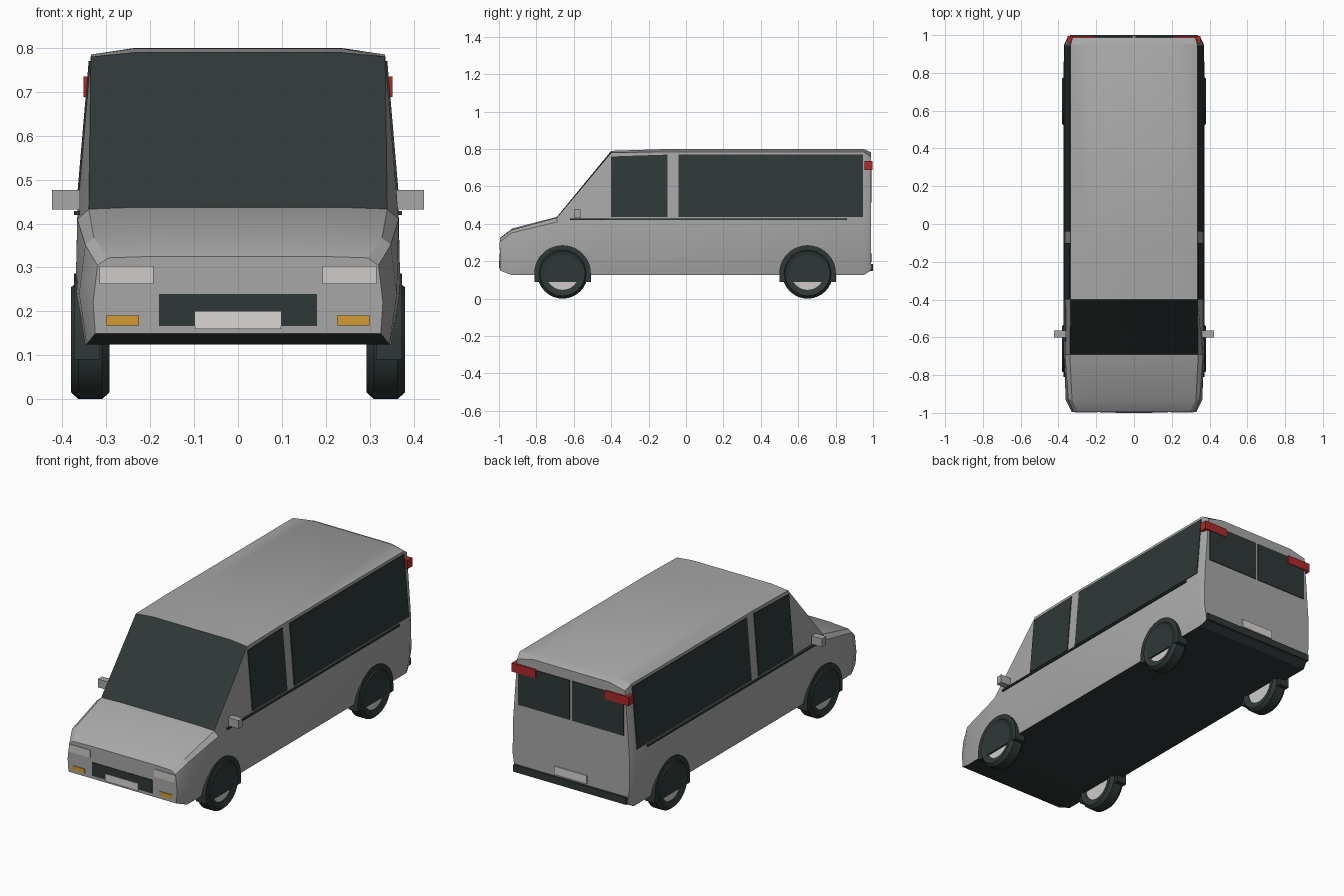
import bpy, bmesh, math

if "Cube" in bpy.data.objects:
    bpy.data.objects.remove(bpy.data.objects["Cube"], do_unlink=True)


def material(name, r, g, b):
    m = bpy.data.materials.new(name)
    m.use_nodes = True
    m.diffuse_color = (r, g, b, 1)
    bsdf = next(n for n in m.node_tree.nodes if n.type == 'BSDF_PRINCIPLED')
    bsdf.inputs["Base Color"].default_value = (r, g, b, 1)
    bsdf.inputs["Roughness"].default_value = 0.6
    return m


PAINT = material("grey paint", 0.39, 0.39, 0.395)
DARK = material("dark glass and rubber", 0.028, 0.04, 0.039)
LAMP = material("lamp white", 0.62, 0.6, 0.57)
PLATE = material("plate white", 0.7, 0.67, 0.65)
AMBER = material("amber", 0.65, 0.33, 0.03)
RED = material("red", 0.42, 0.022, 0.022)


def loft(name, rings, mats, closed=False, rule=None, smooth=True):
    """Skin a row of equal rings; cap both ends unless closed into a loop."""
    bm = bmesh.new()
    rows = [[bm.verts.new(p) for p in ring] for ring in rings]
    n = len(rows[0])
    for i in range(len(rows) - (0 if closed else 1)):
        a, b = rows[i], rows[(i + 1) % len(rows)]
        for j in range(n):
            k = (j + 1) % n
            f = bm.faces.new((a[j], a[k], b[k], b[j]))
            if rule:
                f.material_index = rule(i, j)
    if not closed:
        bm.faces.new(rows[0])
        bm.faces.new(rows[-1])
    bmesh.ops.recalc_face_normals(bm, faces=bm.faces)
    me = bpy.data.meshes.new(name)
    bm.to_mesh(me)
    bm.free()
    for m in mats:
        me.materials.append(m)
    ob = bpy.data.objects.new(name, me)
    bpy.context.collection.objects.link(ob)
    if smooth:
        bpy.ops.object.select_all(action='DESELECT')
        ob.select_set(True)
        bpy.context.view_layer.objects.active = ob
        bpy.ops.object.shade_smooth_by_angle(angle=math.radians(25))
    return ob


def box(name, x, y, z, mat):
    rings = [[(x[0], yy, z[0]), (x[1], yy, z[0]), (x[1], yy, z[1]), (x[0], yy, z[1])] for yy in y]
    return loft(name, rings, [mat], smooth=False)


def mirrored(x, s):
    return sorted((x[0] * s, x[1] * s))


# Body: half sections from the sill up to the roof, at stations along y
SILL, WAIST, BELT = (0.35, 0.125), (0.37, 0.24), (0.366, 0.42)
STATIONS = [
    (-0.994, [(0.325, 0.15), (0.33, 0.22), (0.32, 0.305), (0.295, 0.322), (0.2, 0.325)]),
    (-0.93, [(0.345, 0.125), (0.362, 0.24), (0.348, 0.352), (0.328, 0.367), (0.2, 0.375)]),
    (-0.69, [SILL, WAIST, (0.366, 0.41), (0.34, 0.433), (0.235, 0.437)]),
    (-0.40, [SILL, WAIST, BELT, (0.335, 0.78), (0.235, 0.79)]),
    (-0.13, [SILL, WAIST, BELT, (0.335, 0.785), (0.235, 0.799)]),
    (0.95, [SILL, WAIST, BELT, (0.335, 0.785), (0.235, 0.8)]),
    (0.988, [(0.338, 0.15), (0.352, 0.24), (0.35, 0.42), (0.325, 0.76), (0.23, 0.783)]),
]
SCREEN_BAY, UNDERSIDE, TOP_STRIPS = 2, 9, (3, 4, 5)


def body_rule(bay, strip):
    return int(strip == UNDERSIDE or (bay == SCREEN_BAY and strip in TOP_STRIPS))


sections = [[(x, y, z) for x, z in half] + [(-x, y, z) for x, z in reversed(half)]
            for y, half in STATIONS]
loft("van_body", sections, [PAINT, DARK], rule=body_rule)


# Side glass follows the inward lean of the upper body
def side_x(z):
    return BELT[0] - (z - BELT[1]) * 0.0855


def side_glass(name, s, outline):
    rings = [[(s * (side_x(z) + d), y, z) for y, z in outline] for d in (-0.003, 0.004)]
    loft(name, rings, [DARK], smooth=False)


# Wheels and arches
def circle(x, r, y, z, n=32):
    return [(x, y + r * math.cos(t * math.tau / n), z + r * math.sin(t * math.tau / n))
            for t in range(n)]


TYRE = [(0.30, 0.088), (0.293, 0.12), (0.31, 0.135), (0.363, 0.135),
        (0.38, 0.12), (0.378, 0.113), (0.37, 0.088)]
AXLE_Z, ARCH_R, ARCH_BASE = 0.135, 0.151, 0.09


def wheel(label, s, y):
    loft(label + "_tyre", [circle(s * x, r, y, AXLE_Z) for x, r in TYRE], [DARK], closed=True)
    loft(label + "_hub", [circle(s * x, 0.09, y, AXLE_Z) for x in (0.304, 0.366)], [LAMP])
    arc = [(y + ARCH_R * math.cos(math.pi * t / 20), AXLE_Z + ARCH_R * math.sin(math.pi * t / 20))
           for t in range(21)]
    outline = [(y + ARCH_R, ARCH_BASE)] + arc + [(y - ARCH_R, ARCH_BASE)]
    loft(label + "_arch", [[(s * x, a, b) for a, b in outline] for x in (0.315, 0.374)], [DARK])


# Everything that repeats on both sides
for side, s in (("left", 1), ("right", -1)):
    for end, y in (("front", -0.66), ("rear", 0.65)):
        wheel(f"{side}_{end}_wheel", s, y)
    side_glass(side + "_door_window", s, [(-0.4, 0.437), (-0.1, 0.437), (-0.1, 0.77), (-0.4, 0.76)])
    side_glass(side + "_cabin_window", s, [(-0.04, 0.437), (0.945, 0.437), (0.945, 0.77), (-0.04, 0.77)])
    box(side + "_trim_strip", mirrored((0.36, 0.374), s), (-0.62, 0.86), (0.42, 0.429), DARK)
    box(side + "_mirror", mirrored((0.36, 0.424), s), (-0.6, -0.565), (0.432, 0.477), PAINT)
    box(side + "_headlight", mirrored((0.193, 0.315), s), (-0.998, -0.99), (0.262, 0.303), LAMP)
    box(side + "_indicator", mirrored((0.225, 0.3), s), (-0.998, -0.99), (0.168, 0.191), AMBER)
    box(side + "_tail_light", mirrored((0.21, 0.352), s), (0.955, 0.996), (0.688, 0.735), RED)
    box(side + "_rear_window", mirrored((0.008, 0.318), s), (0.984, 0.992), (0.515, 0.73), DARK)

# Nose and tail details
box("grille", (-0.18, 0.18), (-0.997, -0.99), (0.167, 0.24), DARK)
box("front_number_plate", (-0.098, 0.098), (-1.0, -0.992), (0.16, 0.2), PLATE)
box("rear_bumper", (-0.34, 0.34), (0.97, 1.0), (0.148, 0.186), DARK)
box("rear_number_plate", (-0.098, 0.098), (0.986, 0.994), (0.195, 0.24), PLATE)
